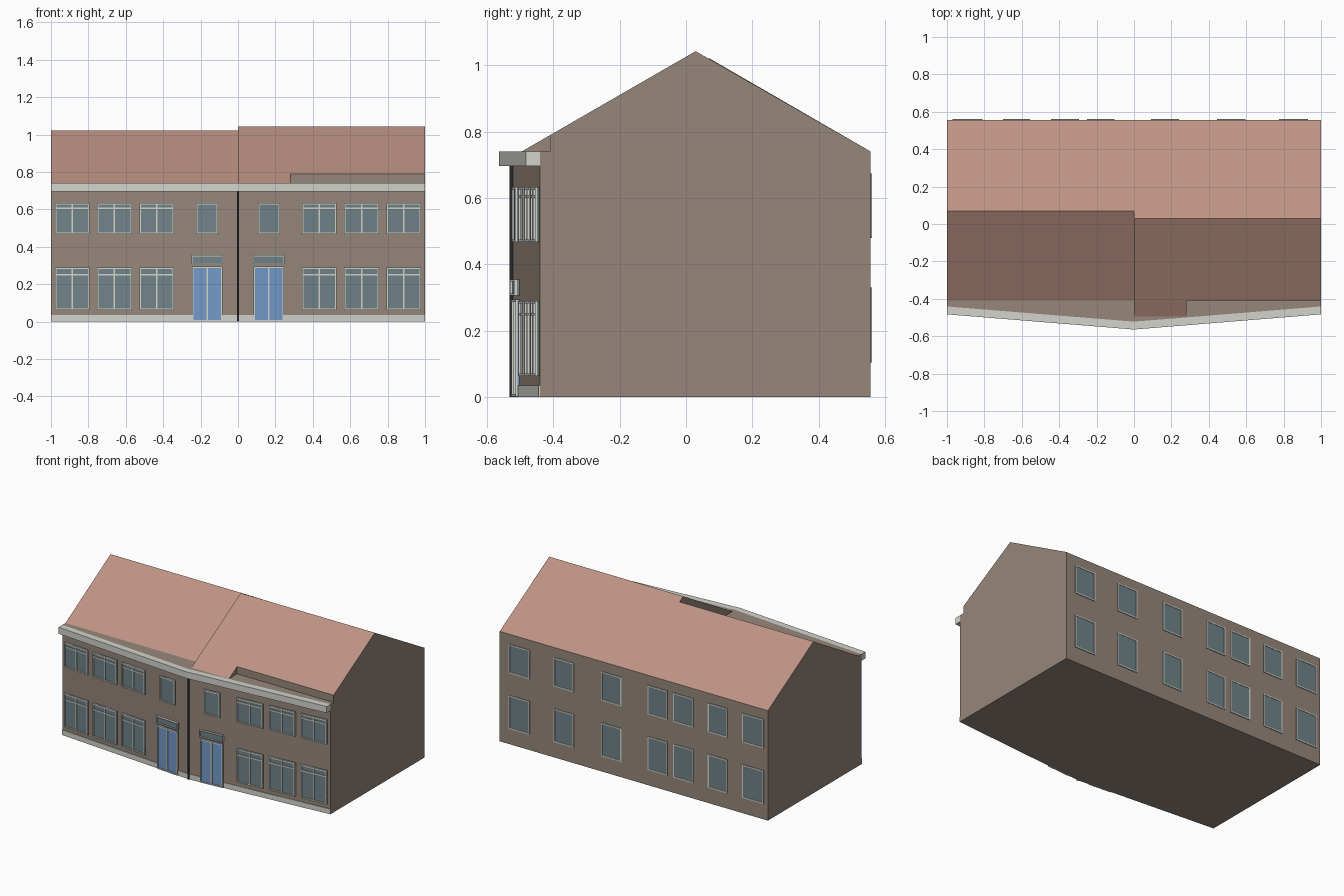
import bpy, bmesh

if "Cube" in bpy.data.objects:
    bpy.data.objects.remove(bpy.data.objects["Cube"])


def material(name, r, g, b):
    m = bpy.data.materials.new(name)
    lin = [((c / 255 + 0.055) / 1.055) ** 2.4 for c in (r, g, b)]
    m.diffuse_color = (*lin, 1)
    m.use_nodes = True
    m.node_tree.nodes["Principled BSDF"].inputs["Base Color"].default_value = m.diffuse_color
    return m


WALL = material("brown_brick", 150, 135, 123)
ROOF = material("red_tile", 190, 148, 132)
TRIM = material("pale_trim", 212, 212, 205)
GLASS = material("grey_glass", 112, 131, 137)
DOOR = material("blue_door", 115, 153, 203)
PIPE = material("dark_pipe", 40, 38, 38)

BACK, EAVE, SLOPE = 0.556, 0.741, 0.081


def front(x, d):
    """Point on the bent street wall, pushed out by d."""
    return -0.522 + SLOPE * abs(x) - d


def back(x, d):
    return BACK + d


def finish(name, bm, mats):
    bmesh.ops.recalc_face_normals(bm, faces=bm.faces)
    me = bpy.data.meshes.new(name)
    bm.to_mesh(me)
    bm.free()
    for m in mats:
        me.materials.append(m)
    ob = bpy.data.objects.new(name, me)
    bpy.context.collection.objects.link(ob)
    return ob


def box(bm, x0, x1, z0, z1, d0, d1, wall=front, mat=0):
    """Box lying on a wall, from depth d0 to d1."""
    v = [[bm.verts.new((x, wall(x, d), z)) for x, z in
          ((x0, z0), (x1, z0), (x1, z1), (x0, z1))] for d in (d0, d1)]
    faces = [v[0], v[1]] + [[v[0][i], v[0][(i + 1) % 4], v[1][(i + 1) % 4], v[1][i]]
                            for i in range(4)]
    for f in faces:
        bm.faces.new(f).material_index = mat


def prism(name, pts, direction, mats):
    """Extrude a closed polygon; faces that look upward on a pitch get the second material."""
    bm = bmesh.new()
    f = bm.faces.new([bm.verts.new(p) for p in pts])
    new = bmesh.ops.extrude_face_region(bm, geom=[f])["geom"]
    bmesh.ops.translate(bm, vec=direction, verts=[g for g in new if isinstance(g, bmesh.types.BMVert)])
    bmesh.ops.recalc_face_normals(bm, faces=bm.faces)
    if len(mats) > 1:
        for f in bm.faces:
            f.normal_update()
            f.material_index = 1 if 0.3 < f.normal.z < 0.99 else 0
    return finish(name, bm, mats)


def window(name, x0, x1, z0, z1, wall=front, depth=0.012, t=0.008, mullion=False, bar=None, fill=GLASS):
    """Pane with a raised frame, optional centre post and cross bar."""
    bm = bmesh.new()
    box(bm, x0, x1, z0, z1, 0, depth * 0.5, wall, 1)
    box(bm, x0, x0 + t, z0, z1, 0, depth, wall)
    box(bm, x1 - t, x1, z0, z1, 0, depth, wall)
    box(bm, x0 + t, x1 - t, z0, z0 + t, 0, depth, wall)
    box(bm, x0 + t, x1 - t, z1 - t, z1, 0, depth, wall)
    if mullion:
        xm = (x0 + x1) / 2
        box(bm, xm - t / 2, xm + t / 2, z0 + t, z1 - t, 0, depth * 0.95, wall)
    if bar:
        box(bm, x0 + t, x1 - t, bar - t / 2, bar + t / 2, 0, depth * 0.9, wall)
    return finish(name, bm, [TRIM, fill])


def strip(name, z0, z1, depth, mat):
    """Band following both halves of the street wall."""
    bm = bmesh.new()
    for x0, x1 in ((-1, 0), (0, 1)):
        box(bm, x0, x1, z0, z1, 0, depth)
    return finish(name, bm, [mat])


# Walls
prism("walls", [(-1, front(1, 0), 0), (0, front(0, 0), 0), (1, front(1, 0), 0),
                (1, BACK, 0), (-1, BACK, 0)], (0, 0, EAVE), [WALL])

# Roofs of the two houses
prism("left_roof", [(-1, y, z) for y, z in ((-0.41, EAVE), (0.07, 1.022), (BACK, EAVE))],
      (1, 0, 0), [WALL, ROOF])
prism("right_roof", [(0, y, z) for y, z in
                     ((-0.41, EAVE), (-0.41, 0.79), (0.029, 1.043), (BACK, EAVE))],
      (1, 0, 0), [WALL, ROOF])
prism("right_roof_skirt", [(0, y, z) for y, z in
                           ((-0.495, EAVE), (-0.41, 0.79), (-0.41, EAVE))],
      (0.28, 0, 0), [WALL, ROOF])

# Cornice, plinth and rain pipe
strip("cornice", 0.697, EAVE, 0.042, TRIM)
strip("plinth", 0, 0.035, 0.004, TRIM)
bm = bmesh.new()
box(bm, -0.005, 0.005, 0, 0.697, 0, 0.01)
finish("rain_pipe", bm, [PIPE])

# Street windows and doors, mirrored on both houses
for side, s in (("left", -1), ("right", 1)):
    def span(a, b):
        return (a, b) if s > 0 else (-b, -a)
    for i, (a, b) in enumerate(((0.342, 0.527), (0.567, 0.754), (0.793, 0.978))):
        window(f"{side}_lower_window_{i}", *span(a, b), 0.063, 0.29, mullion=True, bar=0.25)
        window(f"{side}_upper_window_{i}", *span(a, b), 0.468, 0.633, mullion=True, bar=0.605)
    window(f"{side}_small_window", *span(0.108, 0.224), 0.468, 0.633)
    window(f"{side}_door", *span(0.084, 0.245), 0.002, 0.295, mullion=True, fill=DOOR)
    window(f"{side}_door_light", *span(0.08, 0.248), 0.307, 0.355, depth=0.016, t=0.006)

# Garden windows
for i, (a, b) in enumerate(((-0.97, -0.81), (-0.70, -0.555), (-0.445, -0.295), (-0.25, -0.105),
                            (0.09, 0.24), (0.445, 0.595), (0.775, 0.93))):
    for level, z0, z1 in (("lower", 0.105, 0.33), ("upper", 0.48, 0.675)):
        window(f"garden_{level}_window_{i}", a, b, z0, z1, wall=back, depth=0.005)
